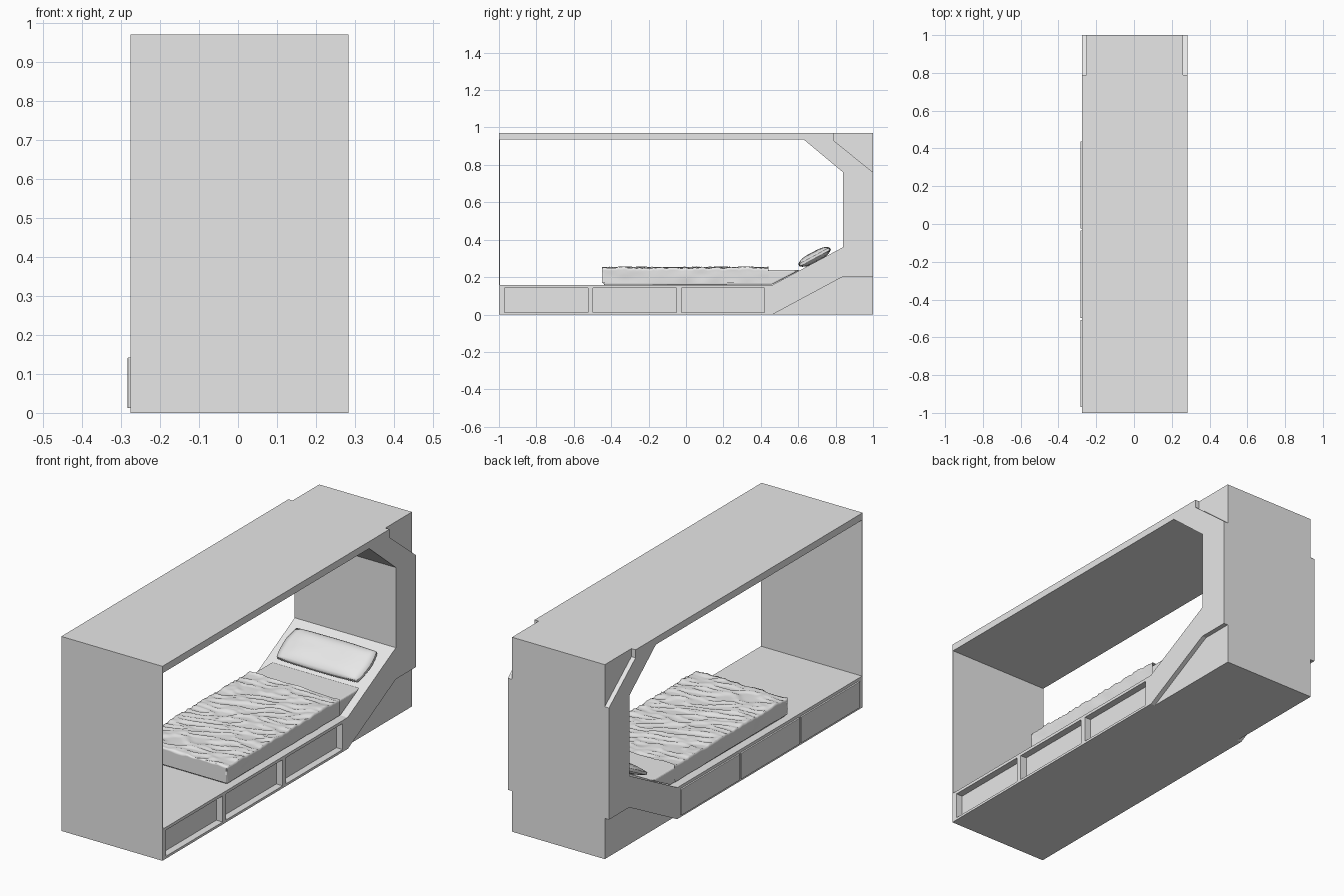
import bpy, bmesh, math
from mathutils import Vector, noise, Matrix

if "Cube" in bpy.data.objects:
    bpy.data.objects.remove(bpy.data.objects["Cube"])

grey = bpy.data.materials.new("plain_grey")
grey.use_nodes = True
grey.diffuse_color = (0.8, 0.8, 0.8, 1)
grey.node_tree.nodes["Principled BSDF"].inputs["Base Color"].default_value = (0.8, 0.8, 0.8, 1)

LEFT, RIGHT = 0.283, -0.275      # outer side planes
SKIN = 0.023                     # depth of the cut-back corners


def finish(name, bm):
    bmesh.ops.recalc_face_normals(bm, faces=bm.faces)
    mesh = bpy.data.meshes.new(name)
    bm.to_mesh(mesh)
    bm.free()
    mesh.materials.append(grey)
    ob = bpy.data.objects.new(name, mesh)
    bpy.context.collection.objects.link(ob)
    return ob


def extrude(name, profile, x0, x1):
    """Extrude a (y, z) profile along x."""
    bm = bmesh.new()
    face = bm.faces.new([bm.verts.new((x0, y, z)) for y, z in profile])
    new = bmesh.ops.extrude_face_region(bm, geom=[face])["geom"]
    moved = [v for v in new if isinstance(v, bmesh.types.BMVert)]
    bmesh.ops.translate(bm, verts=moved, vec=(x1 - x0, 0, 0))
    return finish(name, bm)


def rect(y0, y1, z0, z1):
    return [(y0, z0), (y1, z0), (y1, z1), (y0, z1)]


def bevel(ob, width, segments):
    mod = ob.modifiers.new("soft_edges", "BEVEL")
    mod.width, mod.segments = width, segments


def smooth(ob):
    for p in ob.data.polygons:
        p.use_smooth = True


def apply(ob):
    dg = bpy.context.evaluated_depsgraph_get()
    mesh = bpy.data.meshes.new_from_object(ob.evaluated_get(dg))
    ob.modifiers.clear()
    ob.data = mesh


# Pod shell: base, reclined head ramp, head wall and roof in one profile
shell = extrude("pod_shell", [
    (-1, 0), (1, 0), (1, 0.97), (-1, 0.97), (-1, 0.935), (0.63, 0.935),
    (0.84, 0.76), (0.84, 0.36), (0.46, 0.157), (-1, 0.157)], RIGHT, LEFT)

# Cut-back corners at the head end, both sides, and drawer recesses on the left
top_corner = [(0.79, 0.99), (0.79, 0.93), (1, 0.76), (1.02, 0.744), (1.02, 0.99)]
low_corner = [(0.425, -0.02), (0.84, 0.203), (1.02, 0.203), (1.02, -0.02)]
cutters = []
for x0, x1 in ((LEFT - SKIN, LEFT + 0.1), (RIGHT - 0.1, RIGHT + SKIN)):
    cutters.append(extrude("top_corner_cutter", top_corner, x0, x1))
    cutters.append(extrude("low_corner_cutter", low_corner, x0, x1))
for i in range(3):
    y = -0.97 + i * 0.473
    cutters.append(extrude("drawer_cutter", rect(y, y + 0.445, 0.012, 0.142),
                           LEFT - 0.035, LEFT + 0.1))
for c in cutters:
    mod = shell.modifiers.new("cut", "BOOLEAN")
    mod.operation, mod.solver, mod.object = "DIFFERENCE", "EXACT", c
apply(shell)
for c in cutters:
    bpy.data.objects.remove(c)

# Thin foot-end panel
extrude("foot_panel", rect(-1, -0.995, 0.157, 0.935), RIGHT, LEFT)

# Drawer fronts standing proud on the right side
for i in range(3):
    y = -0.97 + i * 0.473
    front = extrude("drawer_front", rect(y, y + 0.462, 0.012, 0.142), RIGHT - 0.008, RIGHT + 0.005)
    bevel(front, 0.002, 2)

# Mattress following the head ramp
mattress = extrude("mattress", [(-0.44, 0.157), (0.46, 0.16), (0.61, 0.238), (-0.44, 0.238)],
                   -0.24, 0.248)
bevel(mattress, 0.008, 3)
bpy.context.view_layer.objects.active = mattress


# Blanket draped over the mattress, with long creases on top
def blanket():
    bm = bmesh.new()
    nx, ny = 60, 100
    x0, x1, y0, y1, top, hem = -0.245, 0.255, -0.45, 0.44, 0.247, 0.168
    rows = []
    for j in range(ny + 1):
        row = []
        for i in range(nx + 1):
            u, v = i / nx, j / ny
            s = (u - 0.5) * 2
            # middle part lies flat, outer parts hang down the sides
            flat = max(-1, min(1, s / 0.8))
            fall_x = max(0, abs(s) - 0.8) / 0.2
            fall_y = max(0, 0.1 - v) / 0.1
            x = x0 + (x1 - x0) * (flat + 1) / 2
            y = y0 + (y1 - y0) * max(0, v - 0.1) / 0.9
            drop = max(fall_x, fall_y)
            p = Vector((x * 9, y * 9, 0))
            soft = noise.noise(p * 0.8) * 0.006
            q = Vector((x * 7 + y * 5, y * 22 - x * 8, 3))
            crease = max(0, 0.25 - abs(noise.noise(q))) * 0.03
            z = top + (soft + crease) * (1 - drop)
            z += (hem - z) * drop
            edge = 0.004 * noise.noise(Vector((x * 6, y * 12, z * 20)))
            if fall_x > 0:
                x += edge * min(1, drop * 3) * (1 if s > 0 else -1)
            row.append(bm.verts.new((x, y, z)))
        rows.append(row)
    for j in range(ny):
        for i in range(nx):
            bm.faces.new((rows[j][i], rows[j][i + 1], rows[j + 1][i + 1], rows[j + 1][i]))
    ob = finish("blanket", bm)
    # keep the cloth facing up
    if sum(p.normal.z * p.area for p in ob.data.polygons) < 0:
        ob.data.flip_normals()
    smooth(ob)


blanket()

# Pillow resting on the ramp
bm = bmesh.new()
bmesh.ops.create_cube(bm, size=2)
bmesh.ops.subdivide_edges(bm, edges=bm.edges[:], cuts=15, use_grid_fill=True)
for v in bm.verts:
    a, b, c = v.co
    puff = (1 - abs(a) ** 5) * (1 - abs(b) ** 4)
    pinch = 1 - 0.05 * (1 - abs(a) ** 2) * abs(b)
    round_x = math.sqrt(1 - 0.12 * b * b)
    round_y = math.sqrt(1 - 0.2 * a * a)
    lump = 0.002 * noise.noise(Vector((a * 2, b * 2, c)))
    v.co = (a * 0.235 * round_x, b * 0.1 * round_y * pinch, c * (0.007 + 0.02 * puff) + lump)
tilt = Matrix.Rotation(math.atan2(0.203, 0.38), 4, "X")
bm.transform(Matrix.Translation((0.01, 0.687, 0.308)) @ tilt)
pillow = finish("pillow", bm)
smooth(pillow)
